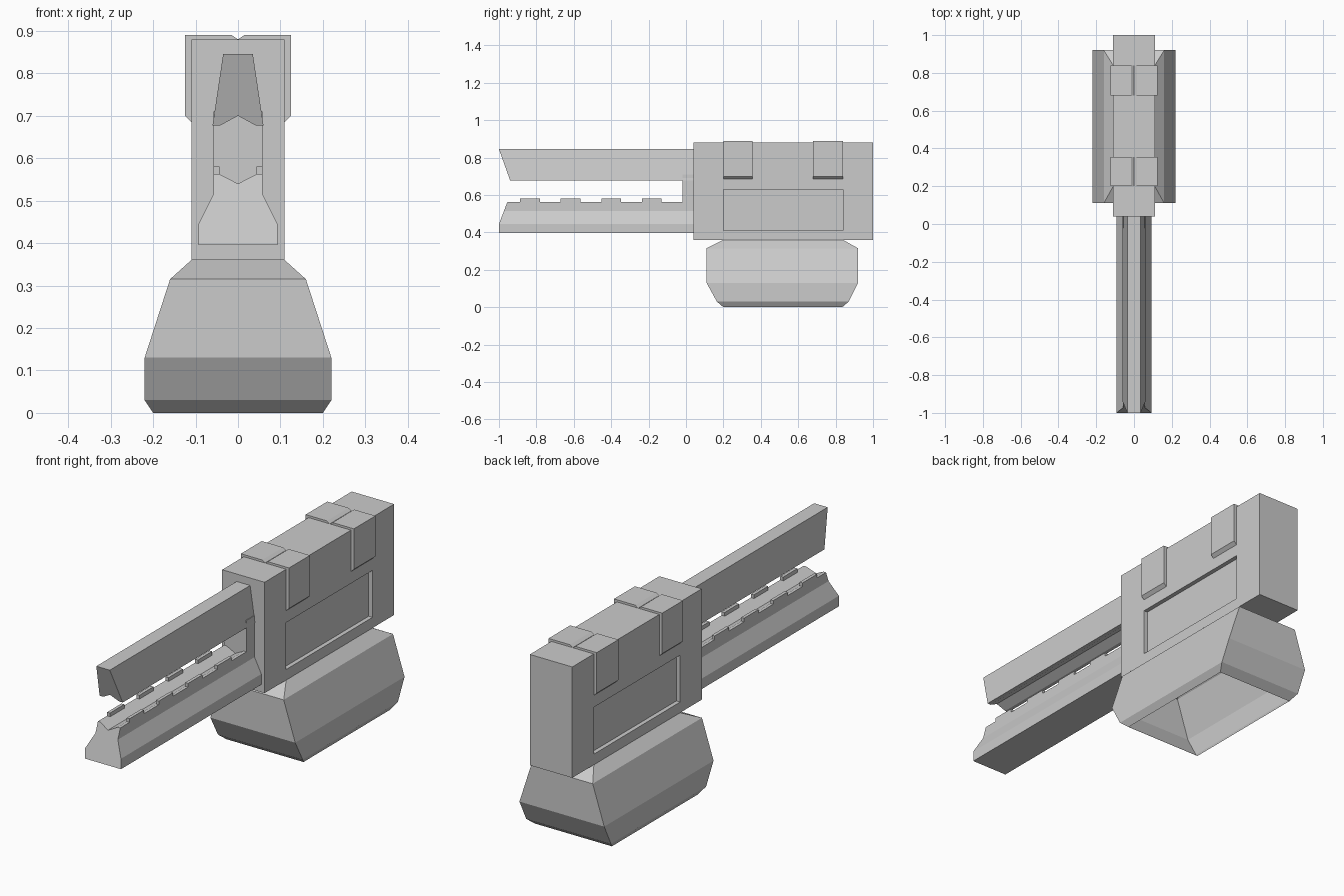
import bpy, bmesh

if "Cube" in bpy.data.objects:
    bpy.data.objects.remove(bpy.data.objects["Cube"])


def make_object(name, rings, cap_start=True, cap_end=True):
    """Loft a closed skin through rings of equal point count."""
    bm = bmesh.new()
    loops = [[bm.verts.new(p) for p in ring] for ring in rings]
    n = len(loops[0])
    for a, b in zip(loops, loops[1:]):
        for i in range(n):
            j = (i + 1) % n
            bm.faces.new((a[i], a[j], b[j], b[i]))
    if cap_start:
        bm.faces.new(loops[0][::-1])
    if cap_end:
        bm.faces.new(loops[-1])
    bmesh.ops.recalc_face_normals(bm, faces=bm.faces)
    mesh = bpy.data.meshes.new(name)
    bm.to_mesh(mesh)
    bm.free()
    obj = bpy.data.objects.new(name, mesh)
    bpy.context.collection.objects.link(obj)
    return obj


def mirrored(half):
    """Complete a right-hand (x, z) outline that runs from top to bottom."""
    return half + [(-x, z) for x, z in reversed(half) if x > 0]


def prism(name, outline, front, back):
    """Extrude an (x, z) outline along y; front gives y for each height."""
    return make_object(name, [[(x, front(z), z) for x, z in outline],
                              [(x, back, z) for x, z in outline]])


def box(name, x0, x1, y0, y1, z0, z1):
    outline = [(x0, z0), (x1, z0), (x1, z1), (x0, z1)]
    return prism(name, outline, lambda z: y0, y1)


# Main housing with a shallow recessed panel on each side
housing = box("housing", -0.11, 0.11, 0.04, 1.0, 0.36, 0.88)
for side in (-1, 1):
    cutter = box("panel_cutter", side * 0.11 - 0.02, side * 0.11 + 0.02,
                 0.2, 0.84, 0.41, 0.63)
    cutter.hide_render = True
    cutter.hide_viewport = True
    cut = housing.modifiers.new("panel_recess", 'BOOLEAN')
    cut.operation = 'DIFFERENCE'
    cut.solver = 'EXACT'
    cut.object = cutter

# Straps wrapped over the housing, with a V notch on top
strap = mirrored([(0, 0.88), (0.015, 0.89), (0.125, 0.89), (0.125, 0.70),
                  (0.105, 0.681), (0.105, 0.87)])
for label, y0, y1 in (("front", 0.2, 0.355), ("rear", 0.68, 0.84)):
    prism(label + "_strap", strap, lambda z: y0, y1)

# Flared base, a shell open underneath: (z, half width, front y, back y)
levels = [(0.0, 0.2, 0.2, 0.835), (0.03, 0.22, 0.165, 0.87),
          (0.13, 0.22, 0.11, 0.92), (0.315, 0.16, 0.11, 0.92),
          (0.36, 0.11, 0.2, 0.84)]
make_object("base", [[(-w, a, z), (w, a, z), (w, b, z), (-w, b, z)]
                     for z, w, a, b in levels], cap_start=False)

# Upper prong: grooved underside, tip raked back towards the bottom
upper = mirrored([(0.035, 0.845), (0.06, 0.677), (0.042, 0.677), (0, 0.70)])
prism("upper_prong", upper, lambda z: -1 + 0.06 * (0.845 - z) / 0.168, 0.05)

# Lower prong: grooved top, wider foot, tip raked back towards the top
lower = mirrored([(0, 0.54), (0.045, 0.563), (0.058, 0.563), (0.058, 0.515),
                  (0.093, 0.445), (0.093, 0.396)])
prism("lower_prong", lower,
      lambda z: -1 + 0.045 * max(0, z - 0.445) / 0.118, 0.05)

# Block joining the prongs at the housing
box("prong_bridge", -0.058, 0.058, -0.02, 0.05, 0.53, 0.71)

# Small raised rail pads along both edges of the lower prong
for i in range(4):
    y = -0.887 + i * 0.217
    for side in (-1, 1):
        xa, xb = sorted((side * 0.043, side * 0.058))
        box("rail_pad", xa, xb, y, y + 0.106, 0.555, 0.58)
